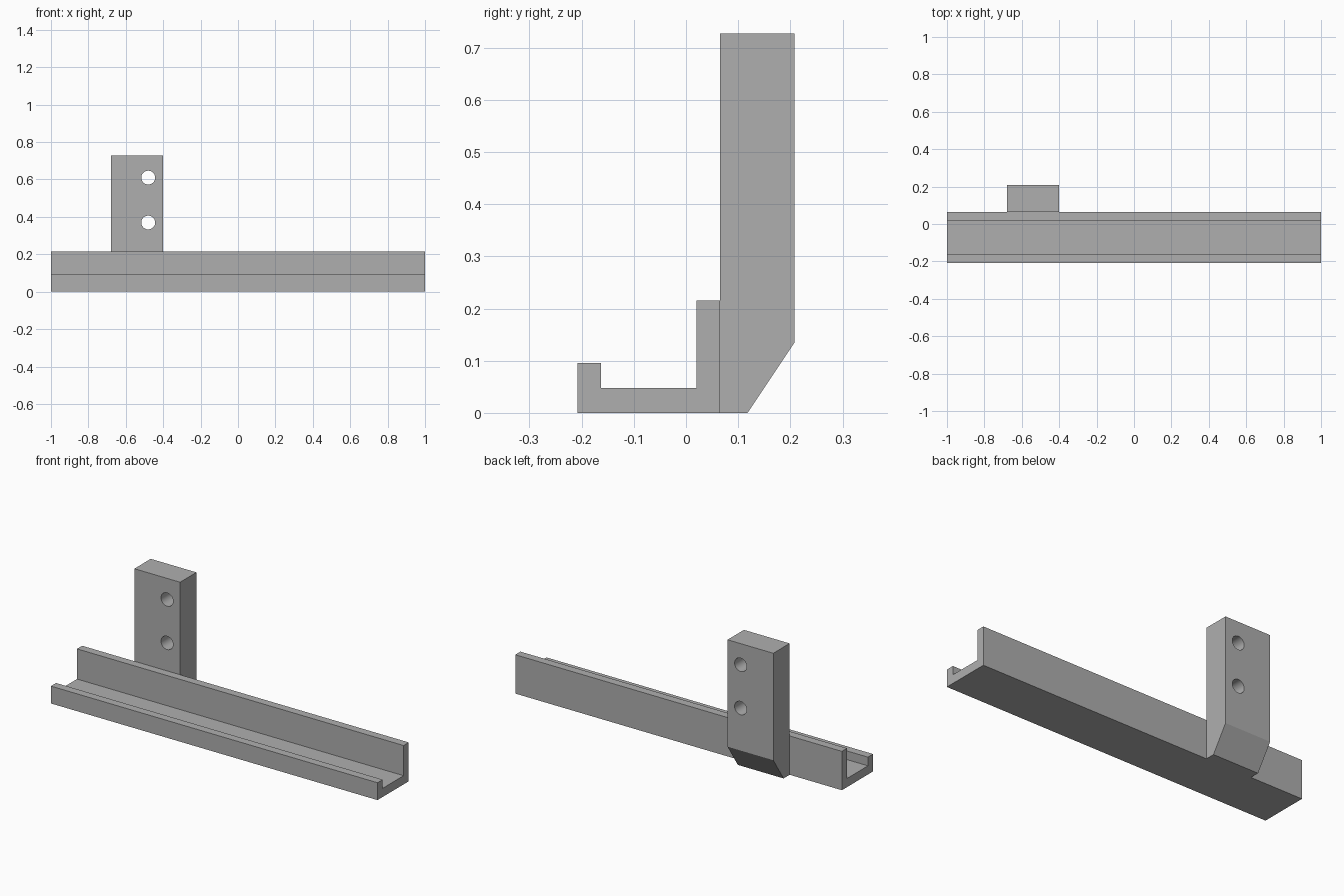
import bpy
import bmesh
import math

default = bpy.data.objects.get("Cube")
if default:
    bpy.data.objects.remove(default, do_unlink=True)

# Single grey finish
grey = bpy.data.materials.new("plain_grey")
grey.use_nodes = True
colour = (0.43, 0.43, 0.43, 1.0)
grey.diffuse_color = colour
grey.node_tree.nodes["Principled BSDF"].inputs["Base Color"].default_value = colour


def extrude_profile(name, profile, x_min, x_max):
    """Extrude a closed (y, z) outline along x."""
    bm = bmesh.new()
    face = bm.faces.new([bm.verts.new((x_min, y, z)) for y, z in profile])
    result = bmesh.ops.extrude_face_region(bm, geom=[face])
    moved = [g for g in result["geom"] if isinstance(g, bmesh.types.BMVert)]
    bmesh.ops.translate(bm, vec=(x_max - x_min, 0, 0), verts=moved)
    bmesh.ops.recalc_face_normals(bm, faces=bm.faces)
    mesh = bpy.data.meshes.new(name)
    bm.to_mesh(mesh)
    bm.free()
    mesh.materials.append(grey)
    obj = bpy.data.objects.new(name, mesh)
    bpy.context.collection.objects.link(obj)
    return obj


def drill(obj, x, y, z, radius):
    """Cut a round hole through the part along y."""
    bpy.ops.mesh.primitive_cylinder_add(
        vertices=48, radius=radius, depth=0.5,
        location=(x, y, z), rotation=(math.pi / 2, 0, 0))
    cutter = bpy.context.object
    cutter.name = "hole_cutter"
    cutter.hide_render = True
    cutter.data.materials.append(grey)
    mod = obj.modifiers.new("hole", 'BOOLEAN')
    mod.operation = 'DIFFERENCE'
    mod.solver = 'EXACT'
    mod.object = cutter
    bpy.ops.object.select_all(action='DESELECT')
    obj.select_set(True)
    bpy.context.view_layer.objects.active = obj
    bpy.ops.object.modifier_apply(modifier=mod.name)
    bpy.data.objects.remove(cutter, do_unlink=True)


# Long tray: low front lip, floor and taller back wall
front, back = -0.208, 0.065
floor_z, lip_z, wall_z = 0.048, 0.096, 0.215
extrude_profile("tray_rail", [
    (front, 0), (back, 0), (back, wall_z), (back - 0.045, wall_z),
    (back - 0.045, floor_z), (front + 0.045, floor_z),
    (front + 0.045, lip_z), (front, lip_z)], -1.0, 1.0)

# Upright mounting bracket with a sloped lower back edge
bracket = extrude_profile("mounting_bracket", [
    (back, 0), (0.118, 0), (0.208, 0.135),
    (0.208, 0.727), (back, 0.727)], -0.68, -0.40)

# Two screw holes
for hole_z in (0.37, 0.61):
    drill(bracket, -0.48, 0.14, hole_z, 0.037)
bpy.ops.object.shade_smooth_by_angle(angle=math.radians(30))
